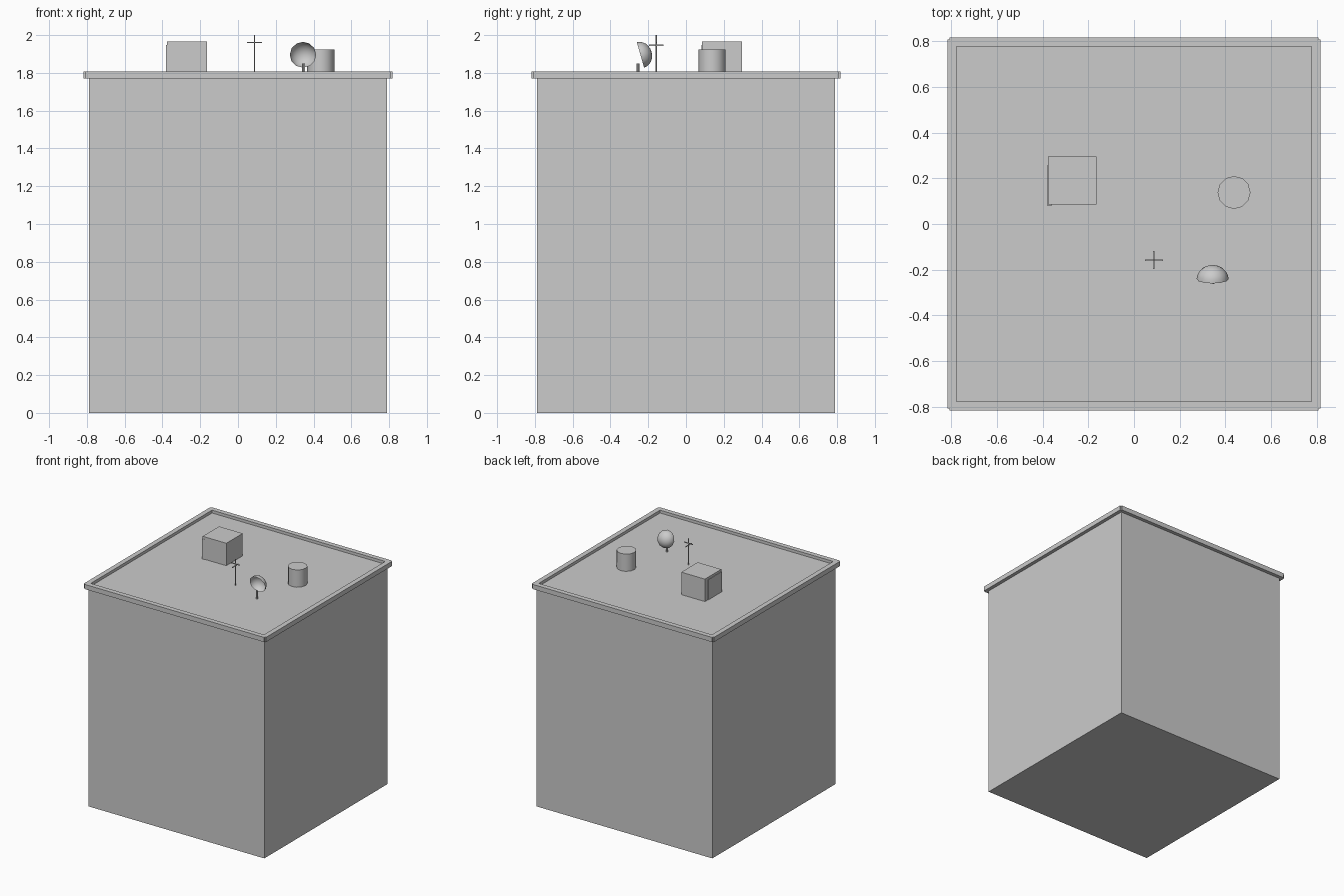
import bpy, bmesh, math
from mathutils import Matrix

if "Cube" in bpy.data.objects:
    bpy.data.objects.remove(bpy.data.objects["Cube"])

ROOF = 1.785


def box(name, lo, hi):
    bpy.ops.mesh.primitive_cube_add(size=1, location=[(a + b) / 2 for a, b in zip(lo, hi)])
    ob = bpy.context.object
    ob.name = name
    ob.scale = [b - a for a, b in zip(lo, hi)]
    bpy.ops.object.transform_apply(location=False, rotation=False, scale=True)
    return ob


def cylinder(name, x, y, r, z0, z1, sides):
    bpy.ops.mesh.primitive_cylinder_add(vertices=sides, radius=r, depth=z1 - z0,
                                        location=(x, y, (z0 + z1) / 2))
    ob = bpy.context.object
    ob.name = name
    bpy.ops.object.shade_smooth_by_angle(angle=math.radians(40))
    return ob


# building block with flat roof
box("building_body", (-0.788, -0.788, 0), (0.788, 0.788, ROOF))

# parapet: four bars, leaving small notches at the corners
for side, s in (("low", -1), ("high", 1)):
    a, b = sorted((s * 0.777, s * 0.817))
    box(f"parapet_x_{side}", (a, -0.807, 1.77), (b, 0.807, 1.808))
    box(f"parapet_y_{side}", (-0.807, a, 1.77), (0.807, b, 1.808))

# stair housing with its door panel
box("stair_housing", (-0.377, 0.086, ROOF), (-0.165, 0.296, 1.967))
box("stair_door", (-0.381, 0.082, ROOF), (-0.36, 0.257, 1.948))

# water tank
cylinder("water_tank", 0.438, 0.138, 0.072, ROOF, 1.925, 12)

# antenna mast with two crossed bars
mx, my = 0.087, -0.158
cylinder("antenna_mast", mx, my, 0.004, ROOF, 2.0, 6)
box("antenna_bar_x", (mx - 0.039, my - 0.003, 1.957), (mx + 0.039, my + 0.003, 1.963))
box("antenna_bar_y", (mx - 0.003, my - 0.039, 1.943), (mx + 0.003, my + 0.039, 1.949))

# satellite dish: open half-sphere shell facing the front, tipped slightly down
bm = bmesh.new()
bmesh.ops.create_uvsphere(bm, u_segments=12, v_segments=12, radius=0.07)
bmesh.ops.delete(bm, geom=[v for v in bm.verts if v.co.z < -0.001], context='VERTS')
bmesh.ops.scale(bm, vec=(1, 1, 0.87), verts=bm.verts)
bmesh.ops.rotate(bm, cent=(0, 0, 0), verts=bm.verts,
                 matrix=Matrix.Rotation(math.radians(-74), 3, 'X'))
for f in bm.faces:
    f.smooth = True
mesh = bpy.data.meshes.new("dish")
bm.to_mesh(mesh)
bm.free()
dish = bpy.data.objects.new("dish", mesh)
dish.location = (0.344, -0.241, 1.895)
bpy.context.collection.objects.link(dish)

# dish post
cylinder("dish_post", 0.348, -0.255, 0.008, ROOF, 1.851, 8)
